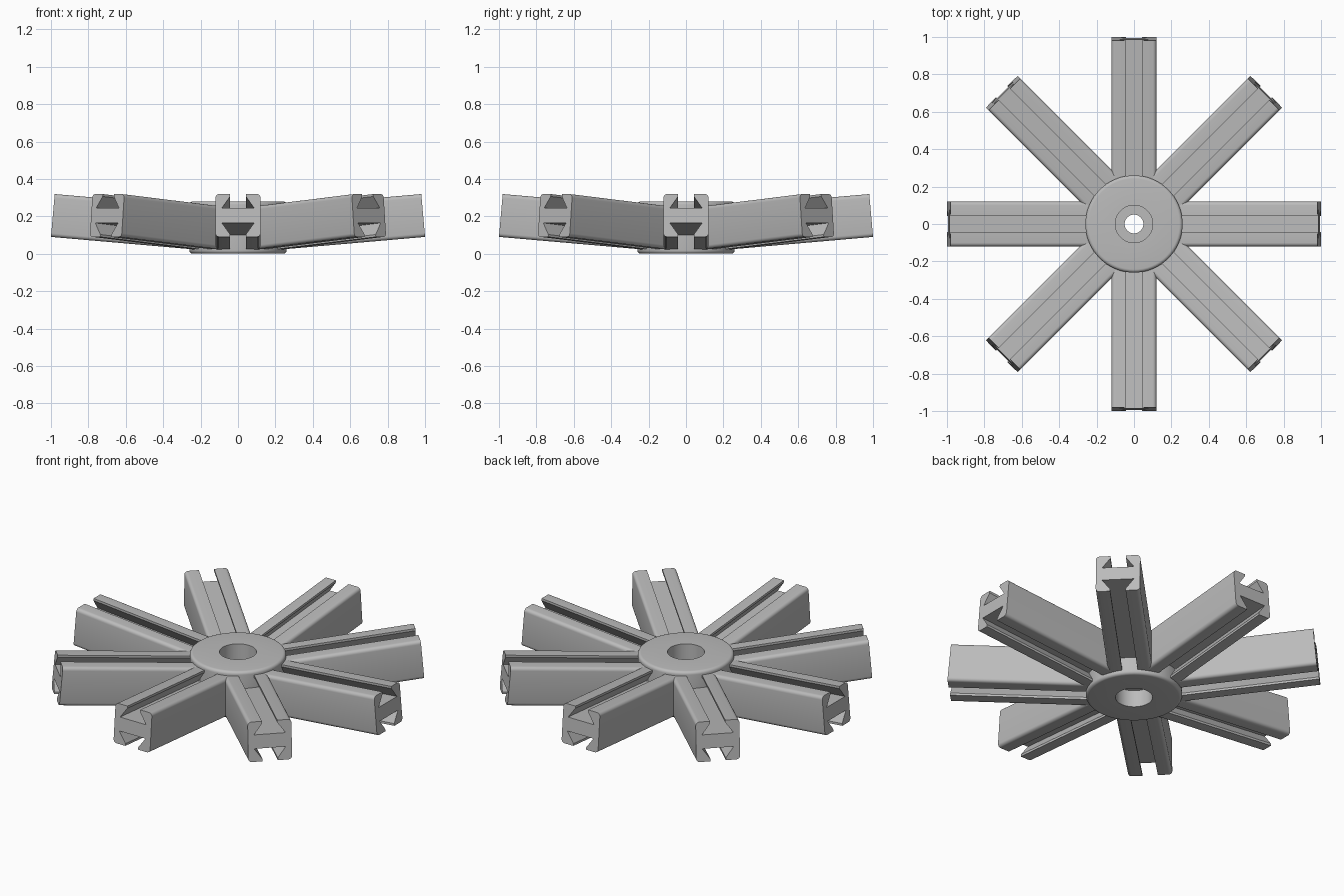
import bpy, bmesh
from math import cos, sin, pi, radians
from mathutils import Matrix, Vector

cube = bpy.data.objects.get("Cube")
if cube:
    bpy.data.objects.remove(cube)

grey = bpy.data.materials.new("plain_grey")
grey.use_nodes = True
colour = (0.5, 0.5, 0.5, 1)
grey.diffuse_color = colour
grey.node_tree.nodes["Principled BSDF"].inputs["Base Color"].default_value = colour


def finish(name, bm):
    """Turn a bmesh into a smooth-shaded object with sharp edges kept."""
    bmesh.ops.recalc_face_normals(bm, faces=bm.faces)
    mesh = bpy.data.meshes.new(name)
    bm.to_mesh(mesh)
    bm.free()
    mesh.materials.append(grey)
    obj = bpy.data.objects.new(name, mesh)
    bpy.context.collection.objects.link(obj)
    bpy.ops.object.select_all(action='DESELECT')
    obj.select_set(True)
    bpy.context.view_layer.objects.active = obj
    bpy.ops.object.shade_smooth_by_angle(angle=radians(30))
    return obj


def arc(cx, cy, r, start, end, steps=5):
    """Points of a rounded corner, angles in degrees."""
    angles = [radians(start + (end - start) * i / steps) for i in range(steps + 1)]
    return [(cx + r * cos(a), cy + r * sin(a)) for a in angles]


# Hub: turned disc with rounded rims, counterbored from both sides
HUB_R, HUB_H, RIM = 0.26, 0.28, 0.018
hub_profile = [(0.05, 0.10), (0.10, 0.10), (0.10, 0)]
hub_profile += arc(HUB_R - RIM, RIM, RIM, -90, 0)
hub_profile += arc(HUB_R - RIM, HUB_H - RIM, RIM, 0, 90)
hub_profile += [(0.10, HUB_H), (0.10, 0.17), (0.05, 0.17)]

bm = bmesh.new()
SEGMENTS = 64
rings = []
for i in range(SEGMENTS):
    a = 2 * pi * i / SEGMENTS
    rings.append([bm.verts.new((r * cos(a), r * sin(a), z)) for r, z in hub_profile])
for i, ring in enumerate(rings):
    following = rings[(i + 1) % SEGMENTS]
    for j in range(len(ring)):
        k = (j + 1) % len(ring)
        bm.faces.new((ring[j], following[j], following[k], ring[k]))
finish("hub", bm)

# Arm section: rounded bar with a dovetail slot above and below
HALF_W, HALF_H, CORNER = 0.12, 0.115, 0.02
quarter = [(0.086, 0.04), (0.042, 0.102), (0.042, HALF_H)]
quarter += arc(HALF_W - CORNER, HALF_H - CORNER, CORNER, 90, 0)
right = quarter + [(x, -z) for x, z in reversed(quarter)]
section = right + [(-x, -z) for x, z in right]

# Eight arms, rising gently away from the hub
TILT = radians(5)
tip_x = 1.0 - HALF_H * sin(TILT)
tip_z = 0.09 + HALF_H * cos(TILT)
LENGTH = 0.835
place = Matrix.Translation((tip_x, 0, tip_z)) @ Matrix.Rotation(-TILT, 4, 'Y')
for n in range(8):
    bm = bmesh.new()
    turn = Matrix.Rotation(n * pi / 4, 4, 'Z') @ place
    tip = [bm.verts.new(turn @ Vector((0, y, z))) for y, z in section]
    root = [bm.verts.new(turn @ Vector((-LENGTH, y, z))) for y, z in section]
    bm.faces.new(tip)
    bm.faces.new(reversed(root))
    for j in range(len(section)):
        k = (j + 1) % len(section)
        bm.faces.new((tip[j], root[j], root[k], tip[k]))
    finish(f"slotted_arm_{n + 1}", bm)
